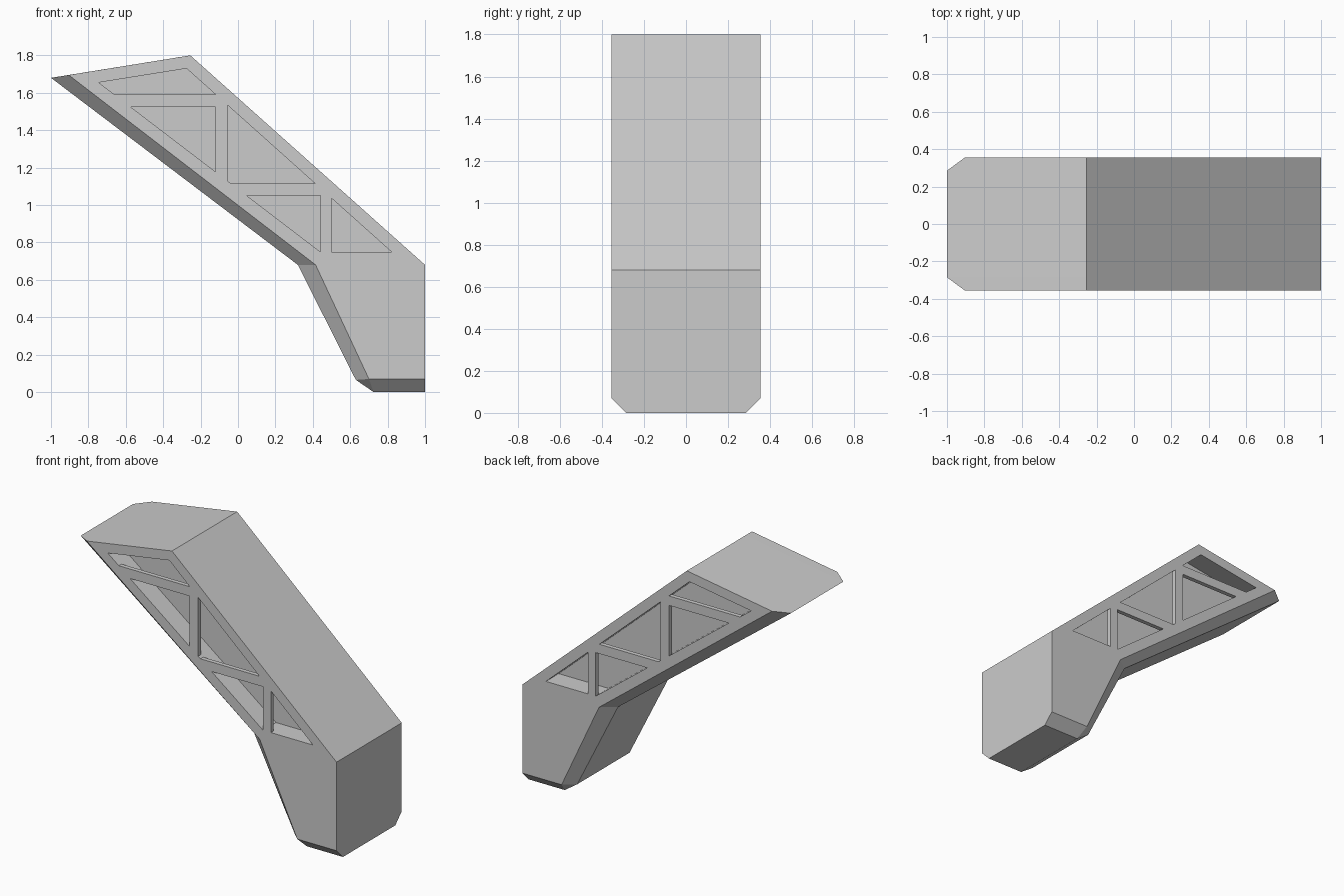
import bpy, bmesh

if "Cube" in bpy.data.objects:
    bpy.data.objects.remove(bpy.data.objects["Cube"])

HALF = 0.355      # half width
CH = 0.07         # edge chamfer across the width
DEPTH = 0.14      # side recess depth
RIB = 0.03        # rib thickness


def loft(name, rings):
    """Skin a list of (y, [(x, z), ...]) sections into a closed solid."""
    bm = bmesh.new()
    loops = [[bm.verts.new((x, y, z)) for x, z in pts] for y, pts in rings]
    n = len(loops[0])
    for a, b in zip(loops, loops[1:]):
        for i in range(n):
            j = (i + 1) % n
            bm.faces.new((a[i], a[j], b[j], b[i]))
    bm.faces.new(loops[0])
    bm.faces.new(loops[-1])
    bmesh.ops.remove_doubles(bm, verts=bm.verts, dist=1e-5)
    bmesh.ops.recalc_face_normals(bm, faces=bm.faces)
    me = bpy.data.meshes.new(name)
    bm.to_mesh(me)
    bm.free()
    ob = bpy.data.objects.new(name, me)
    bpy.context.collection.objects.link(ob)
    return ob


# Main bracket body: full silhouette in the middle, chamfered toward the sides
mid = [(-1, 1.68), (-0.255, 1.8), (1, 0.68), (1, 0), (0.725, 0),
       (0.63, 0.065), (0.32, 0.68)]
side = [(-0.905, 1.695), (-0.255, 1.8), (1, 0.68), (1, 0.07), (0.70, 0.07),
        (0.70, 0.07), (0.415, 0.68)]
body = loft("bracket_body", [(-HALF, side), (-HALF + CH, mid),
                             (HALF - CH, mid), (HALF, side)])

# Recess on each side
recess = [(-0.745, 1.655), (-0.275, 1.73), (0.82, 0.75), (0.44, 0.75)]
for s in (-1, 1):
    cutter = loft("recess_cutter", [(s * (HALF - DEPTH), recess),
                                    (s * (HALF + 0.1), recess)])
    cutter.hide_render = True
    mod = body.modifiers.new("recess", 'BOOLEAN')
    mod.operation = 'DIFFERENCE'
    mod.solver = 'EXACT'
    mod.object = cutter
    bpy.context.view_layer.objects.active = body
    bpy.ops.object.modifier_apply(modifier=mod.name)
    bpy.data.objects.remove(cutter)


# Long edges of the recess, where the ribs end
def line(p, q):
    k = (q[1] - p[1]) / (q[0] - p[0])
    return (lambda x: p[1] + k * (x - p[0])), (lambda z: p[0] + (z - p[1]) / k)


up_z, up_x = line(recess[1], recess[2])
lo_z, lo_x = line(recess[0], recess[3])


def flat_rib(z0, z1, x_end):
    return [(lo_x(z0), z0), (x_end, z0), (x_end, z1), (lo_x(z1), z1)]


def upright_rib(x0, x1, z_low=None):
    low = [z_low if z_low else lo_z(x) for x in (x0, x1)]
    return [(x0, low[0]), (x1, low[1]), (x1, up_z(x1)), (x0, up_z(x0))]


# Truss ribs flush with both side faces
flat_hi = flat_rib(1.525, 1.59, -0.12)
ribs = {
    "upper_flat_rib": flat_hi,
    "upper_upright_rib": upright_rib(-0.12, -0.055),
    "lower_flat_rib": [(lo_x(1.05), 1.05), (0.44, 1.05),
                       (up_x(1.115), 1.115), (lo_x(1.115), 1.115)],
    "lower_upright_rib": upright_rib(0.44, 0.5, 0.75),
}
# the lower flat rib stops at the upright rib; its upper edge runs to the rim
ribs["lower_flat_rib"] = [(lo_x(1.05), 1.05), (0.44, 1.05),
                          (0.44, up_z(0.44)), (up_x(1.115), 1.115),
                          (lo_x(1.115), 1.115)]
for name, pts in ribs.items():
    for s, tag in ((-1, "front"), (1, "back")):
        loft(f"{tag}_{name}", [(s * HALF, pts), (s * (HALF - RIB), pts)])
